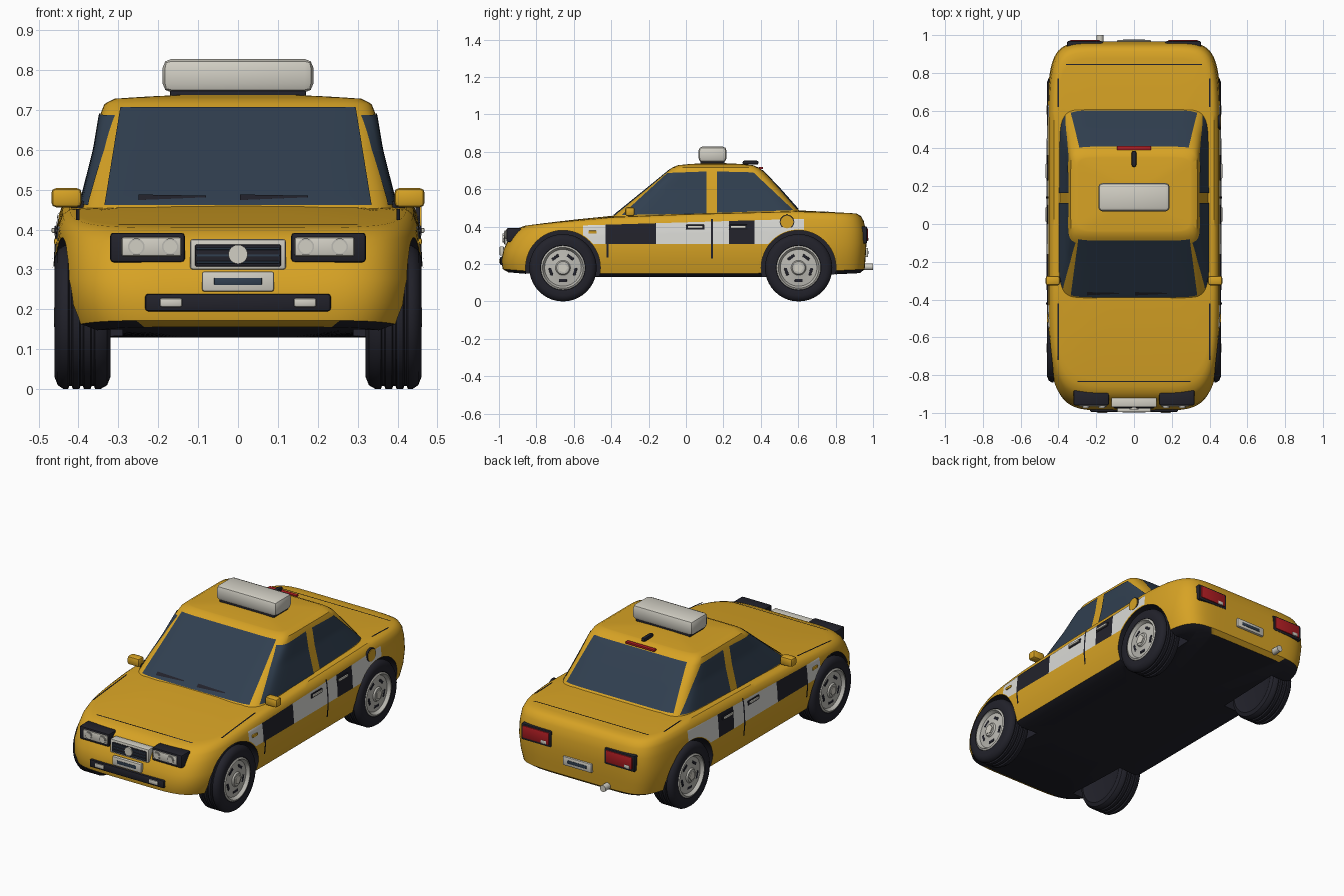
import bpy, bmesh, math
from mathutils import Vector, Matrix

if "Cube" in bpy.data.objects:
    bpy.data.objects.remove(bpy.data.objects["Cube"])


def material(name, r, g, b):
    m = bpy.data.materials.new(name)
    m.diffuse_color = (r, g, b, 1)
    m.use_nodes = True
    m.node_tree.nodes["Principled BSDF"].inputs["Base Color"].default_value = m.diffuse_color
    return m


YELLOW = material("taxi_yellow", 0.68, 0.365, 0.018)
DARK = material("black_trim", 0.016, 0.016, 0.024)
GLASS = material("tinted_glass", 0.03, 0.05, 0.08)
LIGHT = material("light_grey", 0.64, 0.62, 0.55)
WHITE = material("check_white", 0.70, 0.70, 0.67)
RIM = material("wheel_silver", 0.50, 0.49, 0.45)
RED = material("lamp_red", 0.42, 0.012, 0.016)


def finish(name, bm, mat, angle=35):
    me = bpy.data.meshes.new(name)
    bm.to_mesh(me)
    bm.free()
    ob = bpy.data.objects.new(name, me)
    bpy.context.collection.objects.link(ob)
    me.materials.append(mat)
    smooth(ob, angle)
    return ob


def smooth(ob, angle=35):
    bpy.ops.object.select_all(action='DESELECT')
    ob.select_set(True)
    bpy.context.view_layer.objects.active = ob
    bpy.ops.object.shade_smooth_by_angle(angle=math.radians(angle))


def solid(name, rings, mat):
    """Closed skin over rings of equal length, capped at both ends."""
    bm = bmesh.new()
    vs = [[bm.verts.new(p) for p in r] for r in rings]
    n = len(vs[0])
    for a, b in zip(vs, vs[1:]):
        for i in range(n):
            bm.faces.new((a[i], a[(i + 1) % n], b[(i + 1) % n], b[i]))
    bmesh.ops.remove_doubles(bm, verts=bm.verts, dist=1e-5)
    bmesh.ops.recalc_face_normals(bm, faces=bm.faces)
    return finish(name, bm, mat)


def lathe(name, profile, y, z, sx, mat, n=40):
    rings = [[(sx * x, y + r * math.cos(math.tau * i / n), z + r * math.sin(math.tau * i / n))
              for i in range(n)] for r, x in profile]
    return solid(name, rings, mat)


def box(name, mat, c, size, bevel=0.006, rot=None):
    bm = bmesh.new()
    bmesh.ops.create_cube(bm, size=1)
    bmesh.ops.scale(bm, vec=size, verts=bm.verts)
    bmesh.ops.bevel(bm, geom=bm.edges[:], offset=bevel, segments=2, affect='EDGES', profile=0.5)
    if rot:
        bmesh.ops.rotate(bm, matrix=rot, verts=bm.verts)
    bmesh.ops.translate(bm, vec=c, verts=bm.verts)
    return finish(name, bm, mat)


def disc(name, mat, c, axis, r, depth):
    bm = bmesh.new()
    bmesh.ops.create_cone(bm, cap_ends=True, segments=24, radius1=r, radius2=r, depth=depth)
    bmesh.ops.rotate(bm, matrix=Matrix.Rotation(math.pi / 2, 3, axis), verts=bm.verts)
    bmesh.ops.translate(bm, vec=c, verts=bm.verts)
    return finish(name, bm, mat)


def plate(name, mat, quad, fn, n=10):
    """Thin sheet: a 2D quad (bl, br, tr, tl) laid on a surface by fn."""
    bl, br, tr, tl = map(Vector, quad)
    bm = bmesh.new()
    g = [[bm.verts.new(fn(*(bl.lerp(br, i / n).lerp(tl.lerp(tr, i / n), j / n))))
          for i in range(n + 1)] for j in range(n + 1)]
    for j in range(n):
        for i in range(n):
            bm.faces.new((g[j][i], g[j][i + 1], g[j + 1][i + 1], g[j + 1][i]))
    bm.normal_update()
    for f in bm.faces:
        if f.normal.dot(f.calc_center_median() - Vector((0, f.calc_center_median().y * 0.7, 0.2))) < 0:
            f.normal_flip()
    return finish(name, bm, mat)


def interp(table, t):
    if t <= table[0][0]:
        return table[0][1:]
    for a, b in zip(table, table[1:]):
        if t <= b[0]:
            k = (t - a[0]) / (b[0] - a[0])
            return tuple(p + (q - p) * k for p, q in zip(a[1:], b[1:]))
    return table[-1][1:]


class Shell:
    """Stack of rounded outlines; levels are (v, front y, rear y, half width)."""

    def __init__(self, levels, low, high, n, crown):
        self.levels, self.low, self.high, self.n, self.crown = levels, low, high, n, crown

    def z(self, y, v):
        b, t = interp(self.low, y)[0], interp(self.high, y)[0]
        return b + (t - b) * v

    def dims(self, y, z):
        b, t = interp(self.low, y)[0], interp(self.high, y)[0]
        f, r, w = interp(self.levels, (z - b) / (t - b))
        return (f + r) / 2, (r - f) / 2, w

    def side(self, y, z, off=0.003, sx=1):
        c, h, w = self.dims(y, z)
        n = self.n[y > c]
        return (sx * (w * max(0, 1 - abs((y - c) / h) ** n) ** (1 / n) + off), y, z)

    def end(self, x, z, sgn, off=0.004):
        y, n = sgn * 0.9, self.n[sgn > 0]
        for _ in range(8):
            c, h, w = self.dims(y, z)
            y = c + sgn * h * max(0, 1 - abs(x / w) ** n) ** (1 / n)
        return (x, y + sgn * off, z)

    def top(self, x, y, off=0.004):
        _, f, r, w = self.levels[-1]
        c, n = (f + r) / 2, self.n[y > (f + r) / 2]
        s = (abs(x / w) ** n + abs((y - c) * 2 / (r - f)) ** n) ** (1 / n)
        return (x, y, self.z(y, 1) + self.crown * (1 - min(s, 1) ** 2) + off)

    def build(self, name, mat, k=22):
        steps = [i / k for i in range(-k, k)]
        square = [(1, t) for t in steps] + [(-t, 1) for t in steps] + \
                 [(-1, -t) for t in steps] + [(t, -1) for t in steps]

        def ring(level, s=1):
            v, f, r, w = level
            pts = []
            for a, b in square:
                n = self.n[b > 0]
                m = s / (abs(a) ** n + abs(b) ** n) ** (1 / n)
                y = (f + r) / 2 + b * m * (r - f) / 2
                lift = self.crown * (1 - s * s) if v > 0.5 else 0
                pts.append((a * m * w, y, self.z(y, v) + lift))
            return pts
        rings = [ring(self.levels[0], s) for s in (0, 0.5)] + [ring(l) for l in self.levels]
        return solid(name, rings + [ring(self.levels[-1], s) for s in (0.96, 0.88, 0.7, 0.45, 0.2, 0)], mat)


# Lower body with dark underside and wheel arches
hull = Shell([(0, -0.95, 0.93, 0.40), (0.06, -0.98, 0.955, 0.435), (0.25, -0.988, 0.96, 0.452),
              (0.5, -0.975, 0.965, 0.46), (0.72, -0.95, 0.962, 0.456), (0.88, -0.92, 0.95, 0.45),
              (0.96, -0.895, 0.935, 0.44), (1, -0.86, 0.912, 0.423)],
             [(-1, 0.16), (-0.85, 0.147), (-0.5, 0.13), (0.5, 0.13), (1, 0.155)],
             [(-1, 0.395), (-0.86, 0.405), (-0.68, 0.424), (-0.385, 0.45), (0, 0.465),
              (0.6, 0.48), (0.92, 0.47), (1, 0.465)], (6, 8), 0.012)
body = hull.build("body", YELLOW)
body.data.materials.append(DARK)
for p in body.data.polygons:
    v = (p.center.z - hull.z(p.center.y, 0)) / 0.33
    p.material_index = int(v < 0.01 or (v < 0.06 and abs(p.center.x) > 0.25))
WHEELS = (("front", -0.658), ("rear", 0.602))
for tag, y in WHEELS:
    for sx in (1, -1):
        cut = lathe("arch_cutter", [(0, 0.29), (0.2, 0.29), (0.2, 0.6), (0, 0.6)], y, 0.18, sx, YELLOW, 48)
        cut.data.materials.append(DARK)
        for p in cut.data.polygons:
            p.material_index = 1
        cut.hide_render = True
        mod = body.modifiers.new("arch", 'BOOLEAN')
        mod.object, mod.operation, mod.solver = cut, 'DIFFERENCE', 'EXACT'
        bpy.context.view_layer.objects.active = body
        bpy.ops.object.modifier_apply(modifier=mod.name)
        bpy.data.objects.remove(cut)
smooth(body)

# Cabin and its glass
cabin = Shell([(0.43, -0.42, 0.655, 0.40), (0.47, -0.375, 0.62, 0.393), (0.60, -0.215, 0.505, 0.36),
               (0.69, -0.105, 0.42, 0.345), (0.715, -0.075, 0.39, 0.335), (0.728, -0.045, 0.36, 0.31)],
              [(0, 0)], [(0, 1)], (10, 10), 0.012)
cabin.build("cabin", YELLOW)
plate("windshield", GLASS, [(-0.335, 0.462), (0.335, 0.462), (0.295, 0.708), (-0.295, 0.708)],
      lambda x, z: cabin.end(x, z, -1), 20)
plate("rear_window", GLASS, [(-0.335, 0.495), (0.335, 0.495), (0.29, 0.702), (-0.29, 0.702)],
      lambda x, z: cabin.end(x, z, 1), 20)
for x0, x1 in ((-0.25, -0.08), (0.005, 0.175)):
    plate("wiper", DARK, [(x0, 0.474), (x1, 0.481), (x1, 0.485), (x0, 0.488)],
          lambda x, z: cabin.end(x, z, -1, 0.008))

# Both sides: windows, check band, door gaps, handles, mirrors
def band_top(y):
    return 0.423 + 0.03 * y


def band_low(y):
    return max([0.307] + [0.18 + math.sqrt(max(0, 0.205 ** 2 - (y - c) ** 2)) for _, c in WHEELS])


CHECKS = ((-0.55, -0.43, WHITE), (-0.43, -0.16, DARK), (-0.16, 0.23, WHITE),
          (0.23, 0.365, DARK), (0.365, 0.63, WHITE))
for sx in (1, -1):
    glass = lambda y, z: cabin.side(y, z, 0.004, sx)
    skin = lambda y, z: hull.side(y, z, 0.006, sx)
    plate("front_side_window", GLASS, [(-0.345, 0.462), (0.11, 0.47), (0.11, 0.695), (-0.1, 0.687)], glass, 16)
    plate("rear_side_window", GLASS, [(0.165, 0.474), (0.575, 0.488), (0.36, 0.69), (0.165, 0.695)], glass, 16)
    for y0, y1, mat in CHECKS:
        plate("check_panel", mat, [(y0, 0), (y1, 0), (y1, 1), (y0, 1)], lambda y, t: hull.side(
            y, band_low(y) + t * (band_top(y) - band_low(y)), 0.003, sx), 14)
    for y, z0, z1 in ((0.14, 0.23, 0.44), (-0.42, 0.235, 0.32)):
        plate("door_gap", DARK, [(y - 0.005, z0), (y + 0.005, z0), (y + 0.005, z1), (y - 0.005, z1)], skin)
    for y in (0.05, 0.28):
        x = hull.side(y, 0.397, 0, sx)[0]
        box("handle_recess", DARK, (x, y, 0.397), (0.014, 0.1, 0.026), 0.004)
        box("door_handle", LIGHT, (x + sx * 0.008, y, 0.398), (0.012, 0.08, 0.013), 0.004)
    box("side_marker", YELLOW, hull.side(-0.5, 0.37, 0.003, sx), (0.012, 0.045, 0.016), 0.004)
    box("mirror", YELLOW, (sx * 0.43, -0.3, 0.48), (0.076, 0.05, 0.048), 0.012)
    box("mirror_arm", DARK, (sx * 0.395, -0.295, 0.462), (0.05, 0.025, 0.018), 0.004)
    for name, y0, y1 in (("hood_gap", -0.72, -0.42), ("trunk_gap", 0.62, 0.77)):
        plate(name, DARK, [(sx * 0.398, y0), (sx * 0.406, y0), (sx * 0.406, y1), (sx * 0.398, y1)], hull.top)

    # Head lamps, fog lamps and tail lamps
    box("headlamp_frame", DARK, (sx * 0.227, -0.92, 0.355), (0.187, 0.08, 0.074), 0.008)
    box("headlamp", LIGHT, (sx * 0.217, -0.945, 0.357), (0.15, 0.044, 0.048), 0.006)
    for x in (0.17, 0.255):
        disc("lamp_ring", RIM, (sx * x, -0.966, 0.357), 'X', 0.021, 0.008)
        disc("lamp_lens", LIGHT, (sx * x, -0.969, 0.357), 'X', 0.017, 0.008)
    box("fog_lamp", LIGHT, (sx * 0.168, -0.99, 0.217), (0.056, 0.02, 0.022), 0.005)
    box("tail_frame", DARK, (sx * 0.26, 0.93, 0.355), (0.19, 0.076, 0.092), 0.008)
    box("tail_lamp", RED, (sx * 0.26, 0.945, 0.357), (0.165, 0.056, 0.07), 0.006)
    box("reverse_lamp", LIGHT, (sx * 0.26 - 0.05, 0.957, 0.333), (0.035, 0.036, 0.02), 0.004)

plate("hood_front_gap", DARK, [(-0.3, -0.837), (0.3, -0.837), (0.3, -0.831), (-0.3, -0.831)], hull.top)
plate("trunk_rear_gap", DARK, [(-0.36, 0.842), (0.36, 0.842), (0.36, 0.848), (-0.36, 0.848)], hull.top)
fx = hull.side(0.54, 0.425, 0)[0]
disc("fuel_cap_ring", DARK, (fx, 0.54, 0.425), 'Y', 0.039, 0.012)
disc("fuel_cap", YELLOW, (fx + 0.003, 0.54, 0.425), 'Y', 0.034, 0.012)

# Grille, bumper intake, number plates
box("grille_frame", LIGHT, (0, -0.945, 0.338), (0.24, 0.05, 0.076), 0.006)
box("grille", DARK, (0, -0.955, 0.335), (0.216, 0.036, 0.056), 0.004)
for i in range(3):
    box("grille_slat", GLASS, (0, -0.972, 0.318 + i * 0.017), (0.21, 0.008, 0.006), 0.002)
disc("grille_disc", LIGHT, (0, -0.975, 0.338), 'X', 0.024, 0.012)
box("bumper_intake", DARK, (0, -0.97, 0.217), (0.466, 0.05, 0.044), 0.008)
for name, y, z, s in (("front", -0.985, 0.27, -1), ("rear", 0.963, 0.262, 1)):
    box(name + "_plate", LIGHT, (0, y, z), (0.18, 0.022, 0.05), 0.005)
    box(name + "_plate_strip", GLASS, (0, y + s * 0.01, z), (0.12, 0.006, 0.018), 0.002)
disc("exhaust", LIGHT, (-0.18, 0.96, 0.185), 'X', 0.018, 0.08)

# Roof sign, aerial and high brake lamp
box("sign_base", DARK, (0, 0.142, 0.739), (0.34, 0.13, 0.02), 0.004)
box("roof_sign", LIGHT, (0, 0.142, 0.786), (0.378, 0.15, 0.084), 0.022)
box("aerial", DARK, (0, 0.345, 0.742), (0.024, 0.085, 0.022), 0.009)
box("high_brake_lamp", RED, (0, 0.402, 0.714), (0.18, 0.022, 0.012), 0.003)

# Wheels
TYRE = [(0, 0.325), (0.11, 0.33), (0.15, 0.32), (0.17, 0.328), (0.18, 0.345), (0.18, 0.358), (0.172, 0.361),
        (0.172, 0.367), (0.18, 0.37), (0.18, 0.386), (0.172, 0.389), (0.172, 0.395), (0.18, 0.398),
        (0.18, 0.414), (0.172, 0.417), (0.172, 0.423), (0.18, 0.426), (0.18, 0.437), (0.17, 0.452),
        (0.15, 0.46), (0.12, 0.456), (0.11, 0.43), (0, 0.43)]
HUB = [(0, 0.40), (0.116, 0.40), (0.118, 0.455), (0.109, 0.46), (0.098, 0.442), (0.06, 0.446),
       (0.04, 0.45), (0.034, 0.458), (0, 0.458)]
for tag, y in WHEELS:
    for sx in (1, -1):
        lathe(tag + "_tyre", TYRE, y, 0.18, sx, DARK)
        lathe(tag + "_rim", HUB, y, 0.18, sx, RIM)
        lathe(tag + "_hub_cap", [(0, 0.44), (0.026, 0.44), (0.026, 0.462), (0, 0.462)], y, 0.18, sx, LIGHT, 5)
        for i in range(5):
            a = math.tau * (i + 0.5) / 5
            box(tag + "_rim_slot", DARK, (sx * 0.443, y + 0.068 * math.sin(a), 0.18 + 0.068 * math.cos(a)),
                (0.008, 0.042, 0.016), 0.003, Matrix.Rotation(-a, 3, 'X'))
